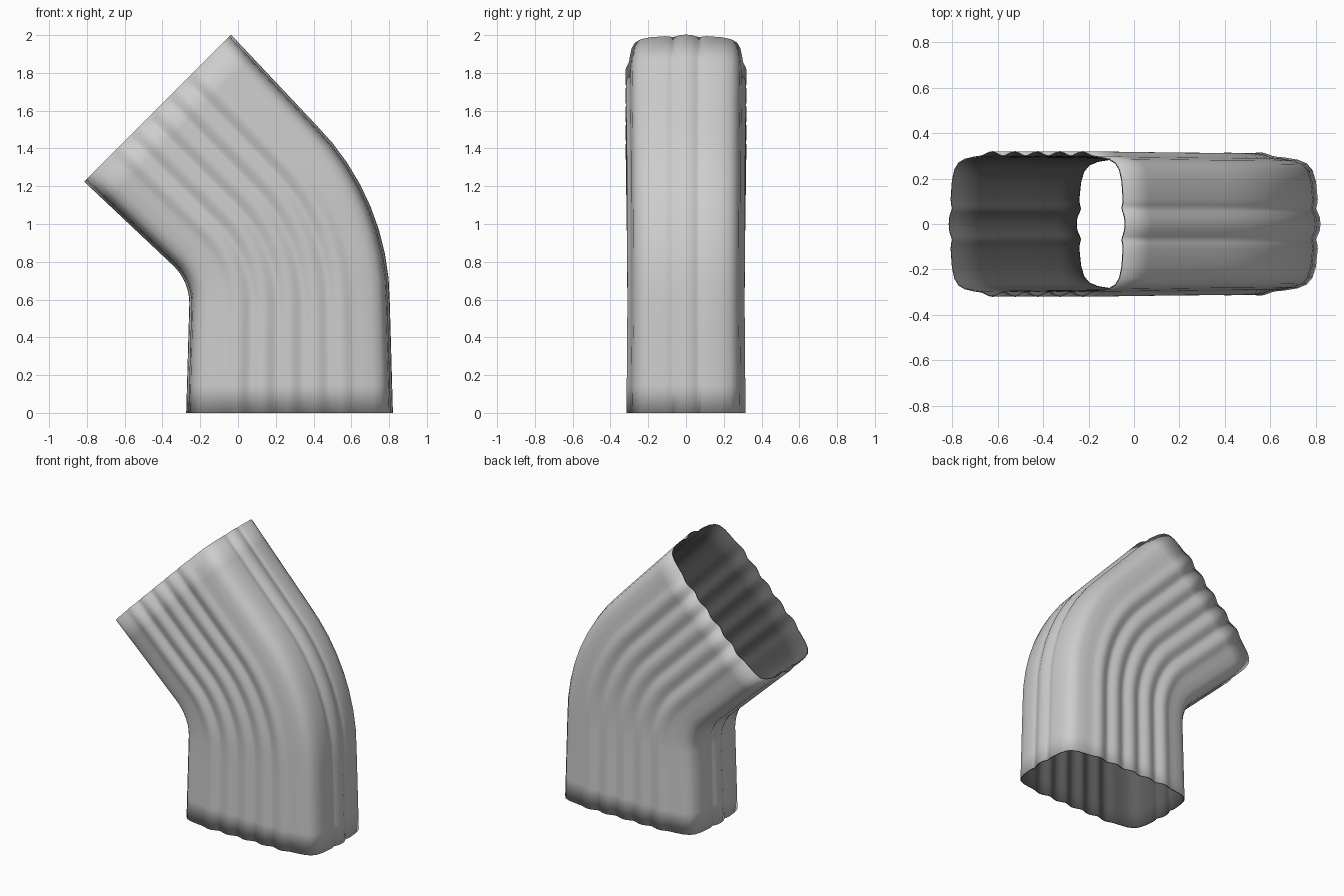
import bpy
import bmesh
import math

if "Cube" in bpy.data.objects:
    bpy.data.objects.remove(bpy.data.objects["Cube"], do_unlink=True)


def make_material(name, grey):
    mat = bpy.data.materials.new(name)
    colour = (grey, grey, grey, 1)
    mat.use_nodes = True
    mat.diffuse_color = colour
    mat.node_tree.nodes["Principled BSDF"].inputs["Base Color"].default_value = colour
    return mat


outer_metal = make_material("light_grey_outside", 0.61)
inner_metal = make_material("dark_grey_inside", 0.11)

# Narrow side with a central rib, then the rounded corner
quarter = [(0.55, 0), (0.547, 0.03), (0.536, 0.055), (0.53, 0.07), (0.535, 0.085),
           (0.538, 0.11), (0.53, 0.19), (0.515, 0.24), (0.49, 0.27), (0.45, 0.287),
           (0.39, 0.297), (0.35, 0.301)]

# Wide side: soft ribs repeating along the face
PITCH, CREST, DEPTH = 0.14, 0.32, 0.018
STEPS = 12
for i in range(1, int(2.5 * STEPS) + 1):
    u = 2.5 * PITCH - i * PITCH / STEPS
    wave = (0.5 + 0.5 * math.cos(2 * math.pi * u / PITCH)) ** 0.8
    quarter.append((u, CREST - DEPTH * (1 - wave)))

# Mirror the quarter into a closed cross-section
half = quarter + [(-u, y) for u, y in reversed(quarter[:-1])]
section = half + [(u, -y) for u, y in reversed(half[1:-1])]

# Stations along the elbow: straight, bend, straight with slightly flared ends
CENTRE_X, CENTRE_Z, RADIUS = -0.535, 0.58, 0.808
BEND, UPPER = math.radians(45), 0.654
stations = []                      # (angle, distance along tangent, u scale, y scale)
for i in range(4):
    t = i / 4
    stations.append((0, -CENTRE_Z * (1 - t), 0.995 - 0.03 * t, 0.985 - 0.015 * t))
for i in range(9):
    stations.append((BEND * i / 8, 0, 0.965, 0.97 + 0.01 * i / 8))
for i in range(1, 5):
    t = i / 4
    stations.append((BEND, UPPER * t, 0.965 + 0.035 * t, 0.98 + 0.02 * t))

# Sweep the section into an open shell
bm = bmesh.new()
rings = []
for angle, along, su, sy in stations:
    c, s = math.cos(angle), math.sin(angle)
    rings.append([bm.verts.new((CENTRE_X + (RADIUS + u * su) * c - along * s,
                                y * sy,
                                CENTRE_Z + (RADIUS + u * su) * s + along * c))
                  for u, y in section])
n = len(section)
for low, high in zip(rings, rings[1:]):
    for j in range(n):
        k = (j + 1) % n
        bm.faces.new((low[j], low[k], high[k], high[j])).smooth = True

mesh = bpy.data.meshes.new("downspout_elbow")
bm.to_mesh(mesh)
bm.free()
mesh.materials.append(outer_metal)
mesh.materials.append(inner_metal)
elbow = bpy.data.objects.new("downspout_elbow", mesh)
bpy.context.collection.objects.link(elbow)

# Thin sheet wall with a dark inside face and rim
wall = elbow.modifiers.new("sheet_wall", 'SOLIDIFY')
wall.thickness = 0.006
wall.offset = -1
wall.material_offset = 1
wall.material_offset_rim = 1
